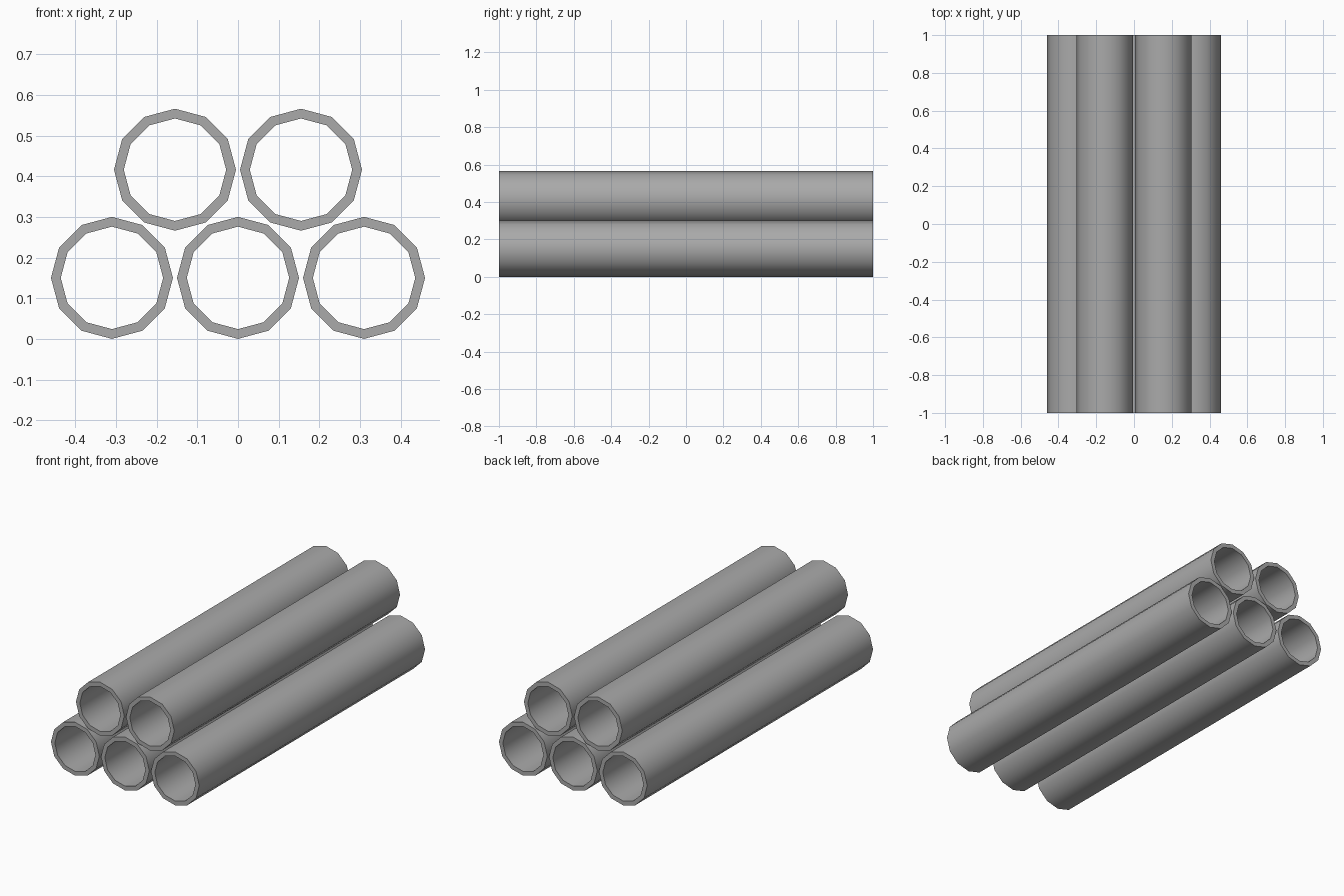
import bpy, bmesh, math

default = bpy.data.objects.get("Cube")
if default:
    bpy.data.objects.remove(default, do_unlink=True)

SIDES = 12
OUTER, INNER = 0.15, 0.126
HALF_LENGTH = 1.0
SPACING = 0.31
ROW_RISE = 0.266

# Plain grey metal
grey = bpy.data.materials.new("grey_metal")
grey.use_nodes = True
colour = (0.4, 0.4, 0.4, 1)
grey.diffuse_color = colour
grey.node_tree.nodes["Principled BSDF"].inputs["Base Color"].default_value = colour


def make_pipe(name, x, z):
    """Hollow open pipe lying along y."""
    bm = bmesh.new()
    rings = []
    for radius, y in ((OUTER, -HALF_LENGTH), (OUTER, HALF_LENGTH),
                      (INNER, HALF_LENGTH), (INNER, -HALF_LENGTH)):
        angles = [math.tau * i / SIDES for i in range(SIDES)]
        rings.append([bm.verts.new((radius * math.cos(a), y, radius * math.sin(a)))
                      for a in angles])
    # Outer wall, back rim, inner wall, front rim
    for k in range(4):
        a, b = rings[k], rings[(k + 1) % 4]
        for i in range(SIDES):
            j = (i + 1) % SIDES
            bm.faces.new((a[i], a[j], b[j], b[i]))
    bmesh.ops.recalc_face_normals(bm, faces=bm.faces)
    mesh = bpy.data.meshes.new(name)
    bm.to_mesh(mesh)
    bm.free()
    mesh.materials.append(grey)
    pipe = bpy.data.objects.new(name, mesh)
    pipe.location = (x, 0, z)
    bpy.context.collection.objects.link(pipe)
    # Smooth walls, sharp rims
    bpy.ops.object.select_all(action="DESELECT")
    pipe.select_set(True)
    bpy.context.view_layer.objects.active = pipe
    bpy.ops.object.shade_smooth_by_angle(angle=math.radians(45))


# Bottom row of three, top row of two resting in the gaps
for row, labels in enumerate((("right", "middle", "left"), ("right", "left"))):
    for i, label in enumerate(labels):
        x = (i - (len(labels) - 1) / 2) * SPACING
        make_pipe(f"{('bottom', 'top')[row]}_{label}_pipe", x, OUTER + row * ROW_RISE)
